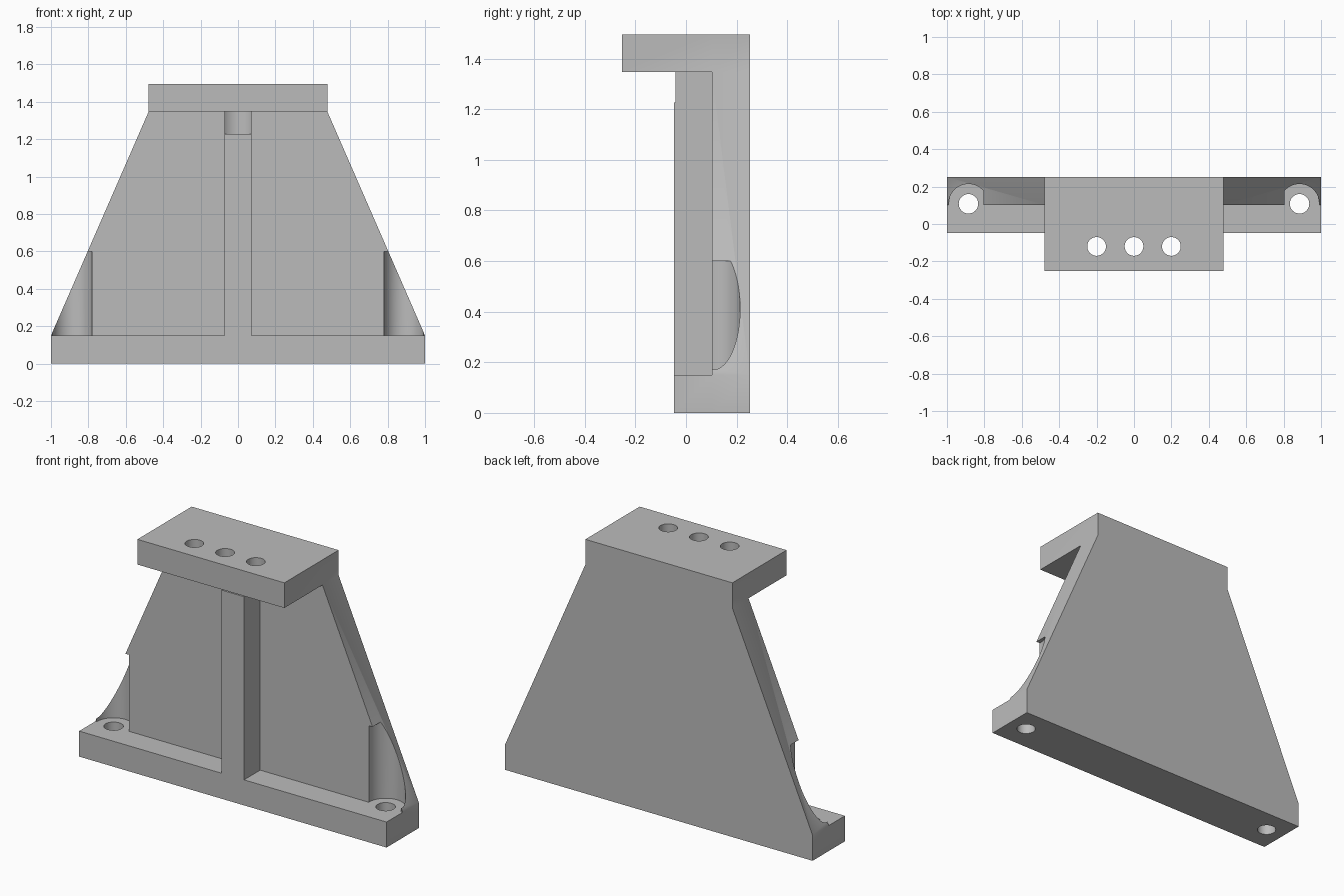
import bpy
import bmesh
from math import radians
from mathutils import Matrix, Vector

if "Cube" in bpy.data.objects:
    bpy.data.objects.remove(bpy.data.objects["Cube"], do_unlink=True)

grey = bpy.data.materials.new("plain grey")
grey.use_nodes = True
colour = (0.5, 0.5, 0.5, 1)
grey.diffuse_color = colour
grey.node_tree.nodes["Principled BSDF"].inputs["Base Color"].default_value = colour

# Main dimensions
FRONT, FACE, BACK = -0.048, 0.102, 0.252
BASE_TOP, SHELF_BOTTOM, TOP = 0.15, 1.347, 1.495
SHELF_HALF, RIB_HALF = 0.478, 0.073


def finish(name, bm):
    bmesh.ops.recalc_face_normals(bm, faces=bm.faces)
    mesh = bpy.data.meshes.new(name)
    bm.to_mesh(mesh)
    bm.free()
    mesh.materials.append(grey)
    obj = bpy.data.objects.new(name, mesh)
    bpy.context.collection.objects.link(obj)
    return obj


def prism(name, outline, y0, y1):
    """Extrude an x-z outline from y0 to y1."""
    bm = bmesh.new()
    face = bm.faces.new([bm.verts.new((x, y0, z)) for x, z in outline])
    made = bmesh.ops.extrude_face_region(bm, geom=[face])["geom"]
    moved = [v for v in made if isinstance(v, bmesh.types.BMVert)]
    bmesh.ops.translate(bm, verts=moved, vec=(0, y1 - y0, 0))
    return finish(name, bm)


def block(name, half, y0, y1, z0, z1):
    return prism(name, [(-half, z0), (half, z0), (half, z1), (-half, z1)], y0, y1)


def cylinder(name, x, y, radius, z0, z1):
    bm = bmesh.new()
    bmesh.ops.create_cone(bm, cap_ends=True, segments=64, radius1=radius, radius2=radius,
                          depth=z1 - z0, matrix=Matrix.Translation(Vector((x, y, (z0 + z1) / 2))))
    return finish(name, bm)


def combine(body, other, operation):
    """Apply a boolean and remove the helper."""
    mod = body.modifiers.new(operation.lower(), "BOOLEAN")
    mod.operation, mod.solver, mod.object = operation, "EXACT", other
    bpy.context.view_layer.objects.active = body
    bpy.ops.object.modifier_apply(modifier=mod.name)
    bpy.data.objects.remove(other, do_unlink=True)


# Tapered back plate, with base ledge, top shelf and centre rib fused to it
half = [(1, 0), (1, BASE_TOP), (SHELF_HALF, SHELF_BOTTOM), (SHELF_HALF, TOP)]
bracket = prism("mounting_bracket", half + [(-x, z) for x, z in reversed(half)], FACE, BACK)
combine(bracket, block("base_ledge", 1, FRONT, BACK, 0, BASE_TOP), "UNION")
combine(bracket, block("top_shelf", SHELF_HALF, -BACK, BACK, SHELF_BOTTOM, TOP), "UNION")
combine(bracket, block("centre_rib", RIB_HALF, FRONT, FACE + 0.05,
                       BASE_TOP - 0.05, SHELF_BOTTOM + 0.05), "UNION")

# Base bolt holes with tall clearance pockets
for side in (-1, 1):
    x, y = side * 0.885, 0.108
    combine(bracket, cylinder("base_pocket", x, y, 0.106, BASE_TOP, 0.6), "DIFFERENCE")
    combine(bracket, cylinder("base_hole", x, y, 0.052, -0.1, 0.3), "DIFFERENCE")

# Shelf bolt holes, and the clearance cut in the rib under the middle one
combine(bracket, cylinder("rib_pocket", 0, -0.12, 0.108, 1.227, SHELF_BOTTOM), "DIFFERENCE")
for x in (-0.2, 0, 0.2):
    combine(bracket, cylinder("shelf_hole", x, -0.12, 0.05, 1.3, 1.6), "DIFFERENCE")

# Smooth the bores, keep the corners sharp
bpy.ops.object.select_all(action="DESELECT")
bracket.select_set(True)
bpy.context.view_layer.objects.active = bracket
bpy.ops.object.shade_smooth_by_angle(angle=radians(30))
